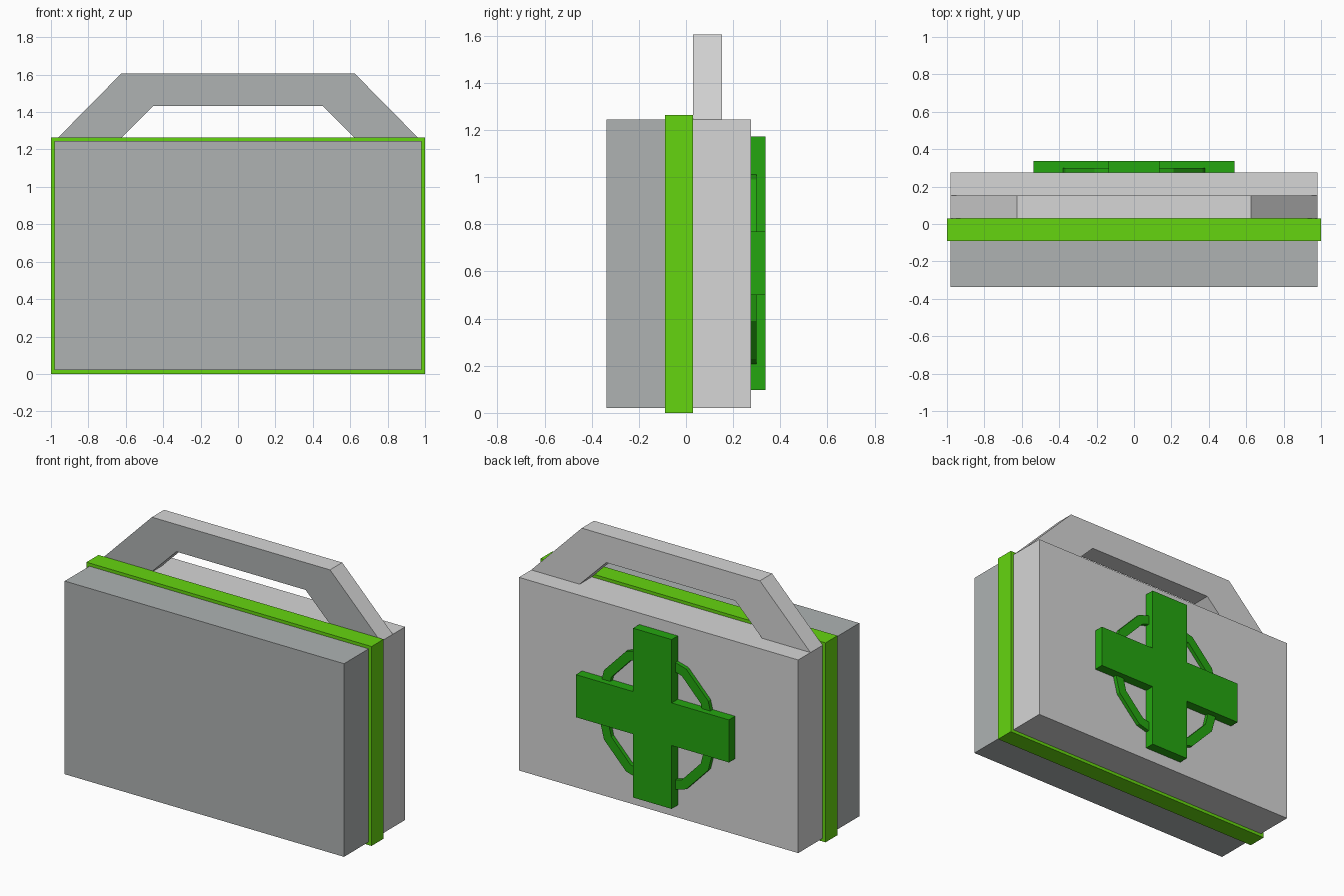
import bpy, math

if "Cube" in bpy.data.objects:
    bpy.data.objects.remove(bpy.data.objects["Cube"])


def material(name, rgb):
    m = bpy.data.materials.new(name)
    m.diffuse_color = (*rgb, 1)
    m.use_nodes = True
    m.node_tree.nodes["Principled BSDF"].inputs["Base Color"].default_value = m.diffuse_color
    return m


DARK = material("dark grey", (0.425, 0.448, 0.448))
LIGHT = material("light grey", (0.67, 0.67, 0.67))
LIME = material("lime green", (0.13, 0.665, 0.005))
GREEN = material("cross green", (0.018, 0.38, 0.005))


def add_object(name, verts, faces, mats):
    me = bpy.data.meshes.new(name)
    me.from_pydata(verts, [], faces)
    for m in mats:
        me.materials.append(m)
    me.update()
    ob = bpy.data.objects.new(name, me)
    bpy.context.collection.objects.link(ob)
    return ob


def prism(name, profile, y0, y1, *mats):
    """Extrude an anticlockwise (seen from the front) x-z outline from y0 to y1."""
    n = len(profile)
    verts = [(x, y, z) for y in (y0, y1) for x, z in profile]
    faces = [tuple(range(n)), tuple(range(2 * n - 1, n - 1, -1))]
    faces += [(i, i + n, (i + 1) % n + n, (i + 1) % n) for i in range(n)]
    return add_object(name, verts, faces, mats)


def rect(w, z0, z1):
    return [(-w, z0), (w, z0), (w, z1), (-w, z1)]


# Case halves and the band between them
prism("case_front", rect(0.98, 0.02, 1.245), -0.337, -0.09, DARK)
prism("case_back", rect(0.98, 0.02, 1.245), 0.03, 0.275, LIGHT)
prism("case_band", rect(1.0, 0.0, 1.265), -0.09, 0.03, LIME)

# Handle: light grey with a dark front face
right = [(0.64, 1.245), (0.98, 1.245), (0.625, 1.605)]
left = [(-x, z) for x, z in reversed(right)]
inner = [(-0.453, 1.432), (0.453, 1.432)]
handle = prism("handle", right + left + inner, 0.03, 0.152, LIGHT, DARK)
for p in handle.data.polygons:
    p.material_index = 1 if p.normal.y < -0.9 else 0

# Cross on the back
a, b, c = 0.135, 0.537, 0.635
cross = [(-a, -b), (a, -b), (a, -a), (b, -a), (b, a), (a, a),
         (a, b), (-a, b), (-a, a), (-b, a), (-b, -a), (-a, -a)]
prism("cross", [(x, z + c) for x, z in cross], 0.275, 0.337, GREEN)

# Twelve-sided ring behind the cross
N = 12
verts = []
for y in (0.27, 0.30):
    for rx, rz in ((0.422, 0.44), (0.362, 0.38)):
        for i in range(N):
            t = 2 * math.pi * i / N
            verts.append((rx * math.cos(t), y, 0.61 + rz * math.sin(t)))
faces = []
for i in range(N):
    j = (i + 1) % N
    for p, q in ((0, 1), (1, 3), (3, 2), (2, 0)):
        faces.append((p * N + i, p * N + j, q * N + j, q * N + i))
add_object("cross_ring", verts, faces, [GREEN])
